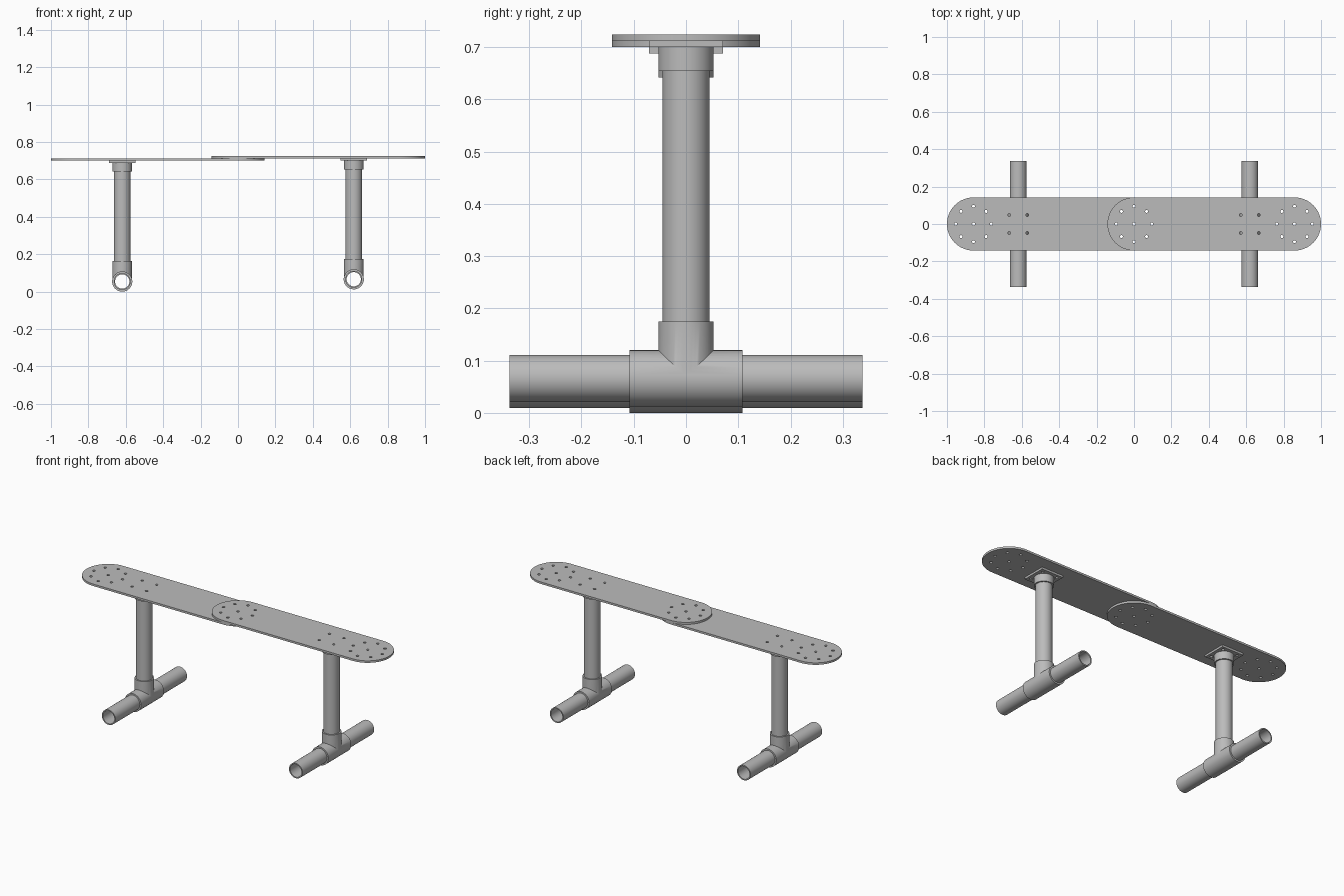
import bpy
from math import sin, cos, pi, radians

if "Cube" in bpy.data.objects:
    bpy.data.objects.remove(bpy.data.objects["Cube"], do_unlink=True)

GREY = (0.5, 0.5, 0.5, 1)
metal = bpy.data.materials.new("grey_metal")
metal.use_nodes = True
metal.diffuse_color = GREY
metal.node_tree.nodes["Principled BSDF"].inputs["Base Color"].default_value = GREY

SIDES = 48
PLATE = 0.012          # board and flange thickness
END = 0.858            # centre of a board's rounded end
HALF_WIDTH = 0.142
LEG_X = 0.619
BOLT = 0.048           # flange bolt offset
HOLE = 0.008
PIPE, BORE, FITTING = 0.045, 0.038, 0.054


def activate(obj):
    bpy.ops.object.select_all(action="DESELECT")
    obj.select_set(True)
    bpy.context.view_layer.objects.active = obj


def finish(obj):
    activate(obj)
    obj.data.materials.clear()
    obj.data.materials.append(metal)
    bpy.ops.object.shade_smooth_by_angle(angle=radians(35))


def arc(cx, cy, r, start, end, steps):
    return [(cx + r * cos(start + (end - start) * i / steps),
             cy + r * sin(start + (end - start) * i / steps)) for i in range(steps)]


def circle(cx, cy, r=HOLE):
    return arc(cx, cy, r, 0, 2 * pi, 16)


def plate(name, loops, z):
    """Flat plate: first loop is the outline, the others are holes."""
    curve = bpy.data.curves.new(name, "CURVE")
    curve.dimensions = "2D"
    curve.fill_mode = "BOTH"
    curve.extrude = PLATE / 2
    for loop in loops:
        spline = curve.splines.new("POLY")
        spline.points.add(len(loop) - 1)
        for point, (x, y) in zip(spline.points, loop):
            point.co = (x, y, 0, 1)
        spline.use_cyclic_u = True
    obj = bpy.data.objects.new(name, curve)
    bpy.context.collection.objects.link(obj)
    obj.location.z = z + PLATE / 2
    activate(obj)
    bpy.ops.object.convert(target="MESH")
    finish(bpy.context.object)


def cylinder(name, r, length, loc, along_y=False):
    bpy.ops.mesh.primitive_cylinder_add(vertices=SIDES, radius=r, depth=length, location=loc,
                                        rotation=(pi / 2 if along_y else 0, 0, 0))
    obj = bpy.context.object
    obj.name = name
    return obj


def boolean(obj, other, operation):
    mod = obj.modifiers.new(operation.lower(), "BOOLEAN")
    mod.operation, mod.object, mod.solver = operation, other, "EXACT"
    activate(obj)
    bpy.ops.object.modifier_apply(modifier=mod.name)
    bpy.data.objects.remove(other, do_unlink=True)


def bolt_ring(cx):
    ring = [circle(x, y) for x, y in arc(cx, 0, 0.095, 0, 2 * pi, 8)]
    return ring + [circle(cx, 0)]


# The left half sits one board thickness higher, lapping over the right half
for side, s, lift in (("right", -1, 0), ("left", 1, PLATE)):
    x = s * LEG_X
    axle = 0.054 + lift
    under = 0.70 + lift
    bolts = [circle(x + i * BOLT, j * BOLT) for i in (-1, 1) for j in (-1, 1)]

    # Board with rounded ends and bolt holes
    lo, hi = sorted((0, s * END))
    outline = (arc(hi, 0, HALF_WIDTH, -pi / 2, pi / 2, 32) + [(hi, HALF_WIDTH)]
               + arc(lo, 0, HALF_WIDTH, pi / 2, 1.5 * pi, 32) + [(lo, -HALF_WIDTH)])
    plate(side + "_board", [outline] + bolt_ring(0) + bolt_ring(s * END) + bolts, under)

    # Square flange and its socket
    h = 0.071
    square = [(x - h, -h), (x + h, -h), (x + h, h), (x - h, h)]
    plate(side + "_flange", [square] + bolts, under - PLATE)
    top = under - PLATE
    finish(cylinder(side + "_flange_socket", FITTING - 0.001, 0.046, (x, 0, top - 0.023)))

    # Post
    foot = axle + 0.05
    finish(cylinder(side + "_post", PIPE, top - foot, (x, 0, (top + foot) / 2)))

    # Tee fitting
    tee = cylinder(side + "_tee", FITTING, 0.216, (x, 0, axle), True)
    boolean(tee, cylinder("tee_neck", FITTING - 0.001, 0.109, (x, 0, axle + 0.0545)), "UNION")
    boolean(tee, cylinder("tee_bore", PIPE, 0.5, (x, 0, axle), True), "DIFFERENCE")
    finish(tee)

    # Open foot pipe
    pipe = cylinder(side + "_foot_pipe", PIPE, 0.676, (x, 0, axle), True)
    boolean(pipe, cylinder("pipe_bore", BORE, 1, (x, 0, axle), True), "DIFFERENCE")
    finish(pipe)
